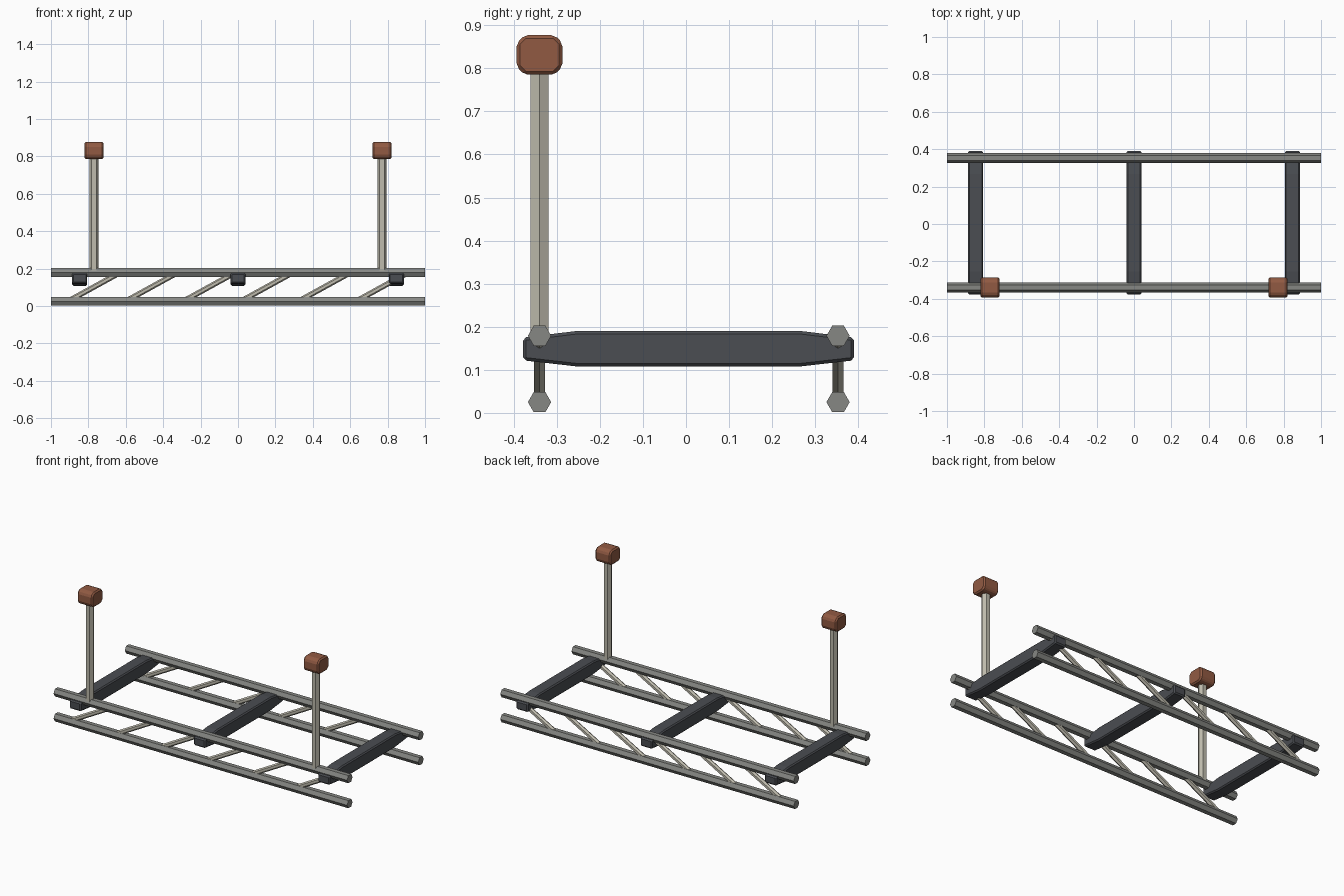
import bpy
import bmesh
import math
from mathutils import Vector, Matrix

cube = bpy.data.objects.get("Cube")
if cube:
    bpy.data.objects.remove(cube, do_unlink=True)


def material(name, rgb):
    mat = bpy.data.materials.new(name)
    mat.use_nodes = True
    mat.diffuse_color = (*rgb, 1)
    bsdf = mat.node_tree.nodes["Principled BSDF"]
    bsdf.inputs["Base Color"].default_value = (*rgb, 1)
    return mat


rail_grey = material("rail grey", (0.24, 0.245, 0.23))
beam_dark = material("dark slate", (0.069, 0.074, 0.084))
pale_metal = material("pale metal", (0.52, 0.50, 0.42))
rust = material("rust brown", (0.283, 0.102, 0.055))


def finish(name, bm, mat):
    bmesh.ops.recalc_face_normals(bm, faces=bm.faces)
    mesh = bpy.data.meshes.new(name)
    bm.to_mesh(mesh)
    bm.free()
    mesh.materials.append(mat)
    obj = bpy.data.objects.new(name, mesh)
    bpy.context.collection.objects.link(obj)
    return obj


def bevel(obj, width):
    mod = obj.modifiers.new("Bevel", "BEVEL")
    mod.width = width
    mod.segments = 1
    mod.limit_method = "ANGLE"
    mod.angle_limit = math.radians(30)


def hex_bar(name, start, end, radius, mat, corner):
    """Six-sided bar between two points, with one edge towards corner."""
    start, end = Vector(start), Vector(end)
    axis = (end - start).normalized()
    u = Vector(corner)
    u = (u - axis * u.dot(axis)).normalized()
    v = axis.cross(u)
    bm = bmesh.new()
    bmesh.ops.create_cone(bm, cap_ends=True, segments=6, radius1=radius,
                          radius2=radius, depth=(end - start).length)
    # Cone vertices start on local Y
    turn = Matrix((v, u, -axis)).transposed().to_4x4()
    bm.transform(Matrix.Translation((start + end) / 2) @ turn)
    return finish(name, bm, mat)


def extrude_x(name, profile, x, width, mat):
    """Side outline (y, z) extruded along x."""
    bm = bmesh.new()
    face = bm.faces.new([bm.verts.new((x - width / 2, y, z)) for y, z in profile])
    res = bmesh.ops.extrude_face_region(bm, geom=[face])
    verts = [g for g in res["geom"] if isinstance(g, bmesh.types.BMVert)]
    bmesh.ops.translate(bm, verts=verts, vec=(width, 0, 0))
    return finish(name, bm, mat)


FRONT_Y, BACK_Y = -0.34, 0.353
LOW_Z, HIGH_Z = 0.025, 0.179

# Side trusses: two rails each, joined by slanted braces
for side, y in (("front", FRONT_Y), ("back", BACK_Y)):
    for level, z in (("lower", LOW_Z), ("upper", HIGH_Z)):
        hex_bar(f"{side}_{level}_rail", (-1, y, z), (1, y, z), 0.027,
                rail_grey, (0, 1, 0))
    for i in range(6):
        mid = -0.77 + i * 0.308
        hex_bar(f"{side}_brace_{i + 1}", (mid - 0.14, y, LOW_Z),
                (mid + 0.14, y, HIGH_Z), 0.0145, pale_metal, (0, 0, 1))

# Cross beams with tapered ends
beam_outline = [(-0.378, 0.122), (-0.255, 0.108), (0.267, 0.108), (0.39, 0.122),
                (0.39, 0.175), (0.267, 0.19), (-0.255, 0.19), (-0.378, 0.175)]
for name, x in (("right", -0.847), ("middle", 0), ("left", 0.847)):
    bevel(extrude_x(f"{name}_cross_beam", beam_outline, x, 0.08, beam_dark), 0.007)

# Posts with chamfered caps along the front
Y, Z, CUT = 0.053, 0.046, 0.018
octagon = [(-Y + CUT, -Z), (Y - CUT, -Z), (Y, -Z + CUT), (Y, Z - CUT),
           (Y - CUT, Z), (-Y + CUT, Z), (-Y, Z - CUT), (-Y, -Z + CUT)]
cap_outline = [(FRONT_Y + y, 0.831 + z) for y, z in octagon]
for name, x in (("right", -0.77), ("left", 0.77)):
    hex_bar(f"{name}_post", (x, FRONT_Y, HIGH_Z), (x, FRONT_Y, 0.82), 0.0245,
            pale_metal, (1, 0, 0))
    bevel(extrude_x(f"{name}_post_cap", cap_outline, x, 0.104, rust), 0.008)
